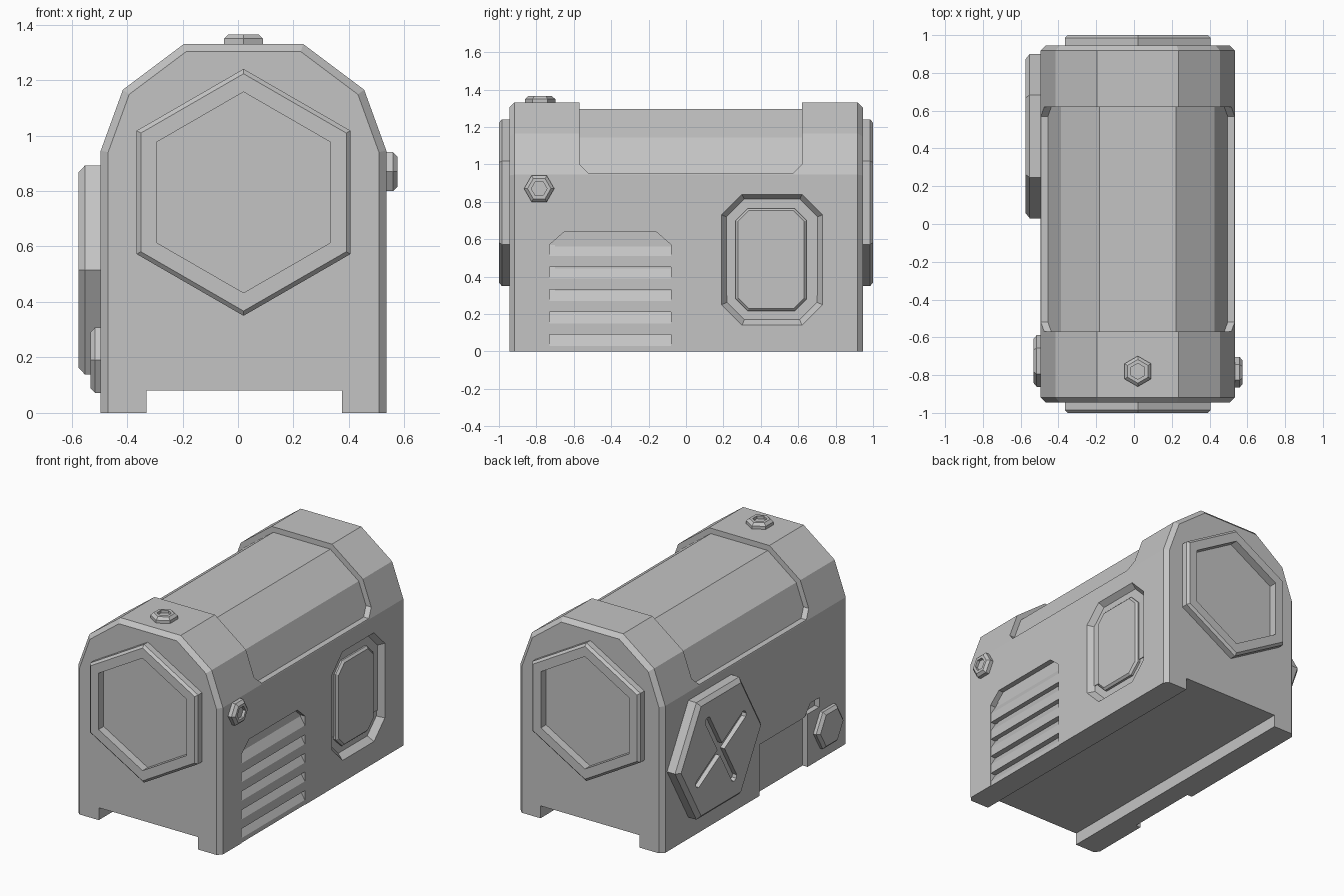
import bpy
import bmesh
from math import cos, sin, radians
from mathutils import Vector

if "Cube" in bpy.data.objects:
    bpy.data.objects.remove(bpy.data.objects["Cube"])

grey = bpy.data.materials.new("plain_grey")
grey.use_nodes = True
grey.diffuse_color = (0.55, 0.55, 0.55, 1)
grey.node_tree.nodes["Principled BSDF"].inputs["Base Color"].default_value = grey.diffuse_color

CX = 0.02                    # centre line of the hull
LEFT, RIGHT = 0.535, -0.495  # side walls of the hull


def loft(name, axis, sections):
    """Solid through (outline, depth) sections stacked along an axis."""
    place = {"X": lambda u, v, d: (d, u, v),
             "Y": lambda u, v, d: (u, d, v),
             "Z": lambda u, v, d: (u, v, d)}[axis]
    bm = bmesh.new()
    rings = [[bm.verts.new(place(u, v, d)) for u, v in pts] for pts, d in sections]
    for a, b in zip(rings, rings[1:]):
        for i in range(len(a)):
            j = (i + 1) % len(a)
            bm.faces.new((a[i], a[j], b[j], b[i]))
    bm.faces.new(rings[0])
    bm.faces.new(rings[-1])
    bmesh.ops.recalc_face_normals(bm, faces=bm.faces)
    mesh = bpy.data.meshes.new(name)
    bm.to_mesh(mesh)
    bm.free()
    mesh.materials.append(grey)
    obj = bpy.data.objects.new(name, mesh)
    bpy.context.collection.objects.link(obj)
    return obj


def cut(obj, cutter):
    """Subtract the cutter, then discard it."""
    cutter.hide_render = True
    mod = obj.modifiers.new("cut", "BOOLEAN")
    mod.operation, mod.solver, mod.object = "DIFFERENCE", "EXACT", cutter
    bpy.context.view_layer.objects.active = obj
    bpy.ops.object.modifier_apply(modifier=mod.name)
    bpy.data.objects.remove(cutter)


def inset(pts, d):
    """Move each edge of a counter-clockwise convex outline inwards by d."""
    out = []
    for i, p in enumerate(pts):
        p, a, b = Vector(p), Vector(pts[i - 1]), Vector(pts[(i + 1) % len(pts)])
        e, f = (p - a).normalized(), (b - p).normalized()
        n, m = Vector((-e.y, e.x)), Vector((-f.y, f.x))
        out.append(tuple(p + (n + m) * d / (1 + n.dot(m))))
    return out


def hexagon(u, v, r, turn=0):
    return [(u + r * cos(radians(turn + 60 * i)), v + r * sin(radians(turn + 60 * i)))
            for i in range(6)]


def rect(u0, u1, v0, v1):
    return [(u0, v0), (u1, v0), (u1, v1), (u0, v1)]


def octagon(u0, u1, v0, v1, c):
    return [(u0 + c, v0), (u1 - c, v0), (u1, v0 + c), (u1, v1 - c),
            (u1 - c, v1), (u0 + c, v1), (u0, v1 - c), (u0, v0 + c)]


# Hull: faceted arch with chamfered ends
half = [(0.515, 0), (0.515, 0.945), (0.435, 1.165), (0.215, 1.33)]
arch = [(CX + x, z) for x, z in half] + [(CX - x, z) for x, z in reversed(half)]
end = [(x, 0 if z < 0.1 else z) for x, z in inset(arch, 0.027)]
hull = loft("hull", "Y", [(end, -0.945), (arch, -0.918), (arch, 0.918), (end, 0.945)])

# Channel under the hull
cut(hull, loft("channel_cutter", "Y", [(rect(-0.33, 0.375, -0.1, 0.08), d) for d in (-1.2, 1.2)]))

# Sunken roof panel: opening in the hull with a smaller arch filling it
opening = [(-0.52, 0.95), (0.57, 0.95), (0.62, 1.0), (0.62, 1.5), (-0.57, 1.5), (-0.57, 1.0)]
cut(hull, loft("roof_cutter", "X", [(opening, -1), (opening, 1)]))
core = [(x, max(z, 0.3)) for x, z in inset(arch, 0.035)]
loft("roof_panel", "Y", [(core, -0.7), (core, 0.75)])

# Louvred vent on the left side
VENT_IN = LEFT - 0.04
vent = [(-0.73, -0.1), (-0.08, -0.1), (-0.08, 0.57), (-0.16, 0.64), (-0.65, 0.64), (-0.73, 0.57)]
cut(hull, loft("vent_cutter", "X", [(vent, VENT_IN), (vent, 0.8)]))
for k in range(5):
    low = 0.12 * k - 0.03
    slat = [(VENT_IN - 0.02, max(low, 0)), (LEFT - 0.003, max(low, 0)),
            (LEFT - 0.003, low + 0.06), (VENT_IN, low + 0.12), (VENT_IN - 0.02, low + 0.12)]
    loft("vent_slat", "Y", [(slat, -0.73), (slat, -0.08)])

# Recessed hatch on the left side with a raised pane
frame = octagon(0.19, 0.73, 0.14, 0.84, 0.11)
cut(hull, loft("hatch_cutter", "X", [(inset(frame, 0.03), LEFT - 0.04), (frame, LEFT), (frame, 0.8)]))
pane = octagon(0.265, 0.645, 0.215, 0.765, 0.065)
loft("hatch_pane", "X", [(pane, LEFT - 0.06), (pane, LEFT - 0.025), (inset(pane, 0.013), LEFT - 0.012)])

# Low recess on the right side, with a small slot at its corner
low_recess = [(-0.53, -0.1), (-0.04, -0.1), (-0.04, 0.33), (-0.5, 0.33),
              (-0.56, 0.4), (-0.65, 0.4), (-0.65, 0.34), (-0.53, 0.34)]
cut(hull, loft("low_recess_cutter", "X", [(low_recess, -0.8), (low_recess, RIGHT + 0.035)]))

# Hexagonal rims on both ends
rim, hole = hexagon(CX, 0.795, 0.445, 30), hexagon(CX, 0.795, 0.362, 30)
for name, s in (("front_rim", -1), ("back_rim", 1)):
    loft(name, "Y", [(rim, s * 0.92), (rim, s * 0.985), (inset(rim, 0.015), s),
                     (hole, s), (hole, s * 0.947)])

# Large hexagonal cover on the right side with crossed grooves
big = hexagon(0.465, 0.515, 0.435)
cover = loft("side_cover", "X", [(big, RIGHT + 0.02), (big, -0.552), (inset(big, 0.025), -0.575)])
for angle in (60, 150):
    c, s = cos(radians(angle)), sin(radians(angle))
    bar = [(0.465 + u * c - v * s, 0.515 + u * s + v * c)
           for u, v in octagon(-0.29, 0.29, -0.026, 0.026, 0.015)]
    cut(cover, loft("groove_cutter", "X", [(bar, -0.7), (bar, -0.545)]))

# Small hexagonal cap on the right side
cap = hexagon(-0.725, 0.19, 0.137)
loft("side_cap", "X", [(cap, RIGHT + 0.02), (cap, -0.515), (inset(cap, 0.018), -0.532)])


# Hex bolts with sunken centres
def bolt(name, axis, u, v, base, top, turn):
    nut, socket = hexagon(u, v, 0.081, turn), hexagon(u, v, 0.042, turn)
    loft(name, axis, [(nut, base - 0.02), (nut, top - 0.016), (inset(nut, 0.016), top),
                      (socket, top), (socket, top - 0.018)])


bolt("side_bolt", "X", -0.785, 0.87, LEFT, 0.575, 0)
bolt("top_bolt", "Z", CX, -0.78, 1.33, 1.365, 30)
